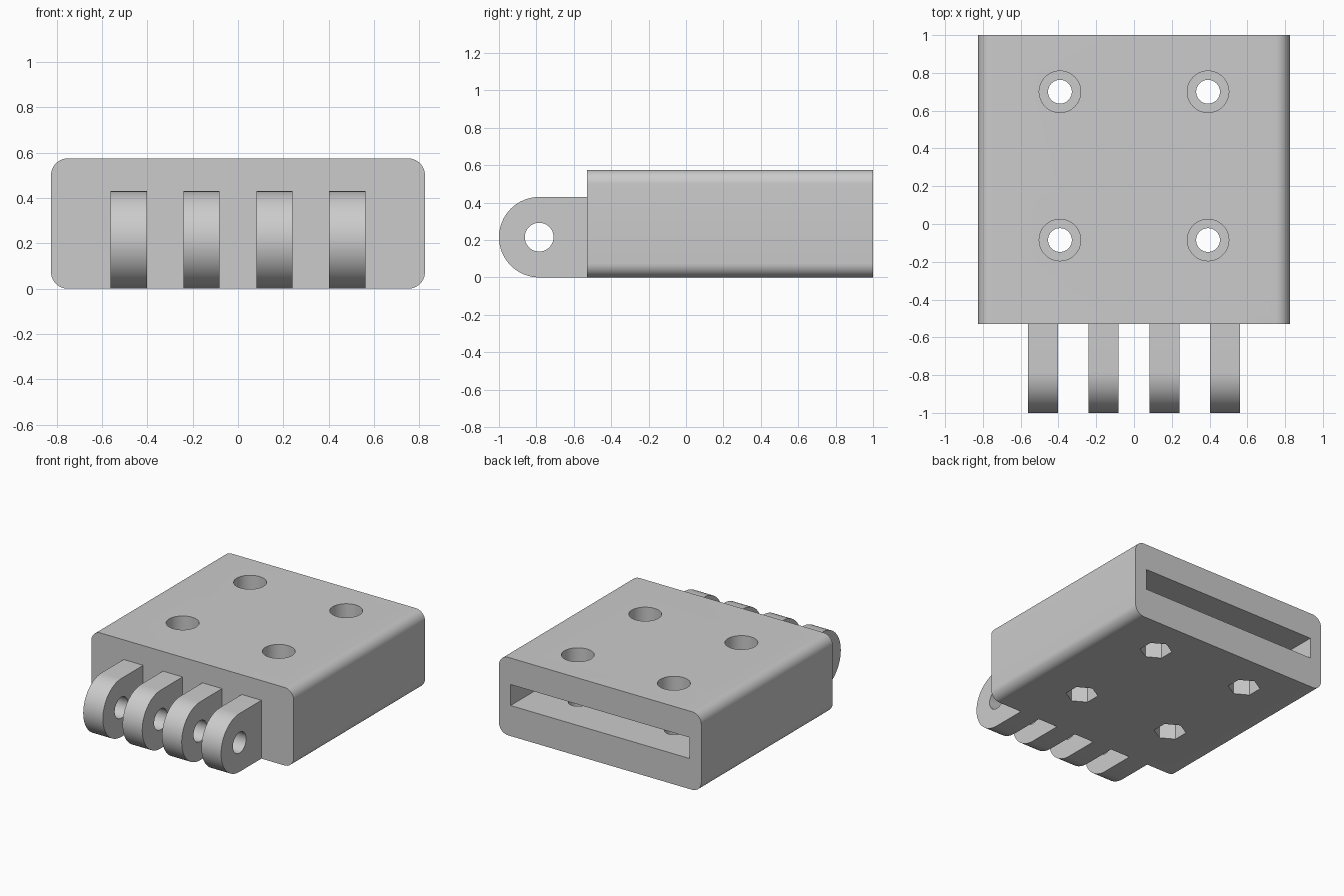
import bpy, bmesh, math
from mathutils import Matrix, Vector

if "Cube" in bpy.data.objects:
    bpy.data.objects.remove(bpy.data.objects["Cube"], do_unlink=True)

# One plain grey material
grey = bpy.data.materials.new("plain_grey")
grey.use_nodes = True
color = (0.6, 0.6, 0.6, 1)
grey.diffuse_color = color
grey.node_tree.nodes["Principled BSDF"].inputs["Base Color"].default_value = color


def prism(name, outline, start, depth):
    """Extrude a closed list of points along a depth vector."""
    bm = bmesh.new()
    face = bm.faces.new([bm.verts.new(Vector(p) + Vector(start)) for p in outline])
    new = bmesh.ops.extrude_face_region(bm, geom=[face])["geom"]
    verts = [v for v in new if isinstance(v, bmesh.types.BMVert)]
    bmesh.ops.translate(bm, vec=depth, verts=verts)
    bmesh.ops.recalc_face_normals(bm, faces=bm.faces)
    mesh = bpy.data.meshes.new(name)
    bm.to_mesh(mesh)
    bm.free()
    mesh.materials.append(grey)
    obj = bpy.data.objects.new(name, mesh)
    bpy.context.collection.objects.link(obj)
    return obj


def arc(radius, start, end, steps):
    """Points on an arc, as (u, v) pairs, angles in degrees."""
    angles = [math.radians(start + (end - start) * i / steps) for i in range(steps + 1)]
    return [(radius * math.cos(a), radius * math.sin(a)) for a in angles]


def polygon(radius, sides, turn=0):
    return arc(radius, turn, turn + 360, sides)[:-1]


def cut(obj, cutters):
    """Subtract every cutter, then discard it."""
    bpy.context.view_layer.objects.active = obj
    for cutter in cutters:
        cutter.hide_render = True
        mod = obj.modifiers.new("cut", 'BOOLEAN')
        mod.operation, mod.solver, mod.object = 'DIFFERENCE', 'EXACT', cutter
        bpy.ops.object.modifier_apply(modifier=mod.name)
        bpy.data.objects.remove(cutter, do_unlink=True)


def smooth(obj):
    bpy.ops.object.select_all(action='DESELECT')
    obj.select_set(True)
    bpy.context.view_layer.objects.active = obj
    bpy.ops.object.shade_smooth_by_angle(angle=math.radians(30))


# Body: rounded rectangle running front to back
HALF_W, HEIGHT, FRONT, BACK, ROUND = 0.825, 0.575, -0.53, 1.0, 0.075
outline = []
for i, (sx, z) in enumerate([(1, HEIGHT - ROUND), (-1, HEIGHT - ROUND), (-1, ROUND), (1, ROUND)]):
    outline += [(sx * (HALF_W - ROUND) + u, 0, z + v)
                for u, v in arc(ROUND, 90 * i, 90 * i + 90, 10)]
body = prism("body", outline, (0, FRONT, 0), (0, BACK - FRONT, 0))

# Flat pocket open at the back
SLOT_W, SLOT_LOW, SLOT_TOP = 0.73, 0.225, 0.38
slot = prism("slot_cutter",
             [(-SLOT_W, 0, SLOT_LOW), (SLOT_W, 0, SLOT_LOW), (SLOT_W, 0, SLOT_TOP), (-SLOT_W, 0, SLOT_TOP)],
             (0, -0.43, 0), (0, 1.6, 0))
cutters = [slot]

# Screw holes: round recess above, through bore, hexagonal nut recess below
for x in (-0.392, 0.392):
    for y in (-0.085, 0.7):
        for label, shape, low, high in (
                ("bore", polygon(0.063, 40), -0.1, 0.7),
                ("head_recess", polygon(0.11, 48), 0.45, 0.7),
                ("nut_recess", polygon(0.11, 6, 30), -0.1, 0.12)):
            cutters.append(prism(label + "_cutter", [(u, v, 0) for u, v in shape],
                                 (x, y, low), (0, 0, high - low)))
cut(body, cutters)
smooth(body)

# Hinge knuckles: round-nosed plates with a pin hole
RADIUS, PIN_Y, THICK = 0.215, -0.785, 0.16
for n, x in enumerate((-0.482, -0.161, 0.161, 0.482), 1):
    side = [(0, PIN_Y + u, RADIUS + v) for u, v in arc(RADIUS, 90, 270, 32)]
    side += [(0, FRONT, 0), (0, FRONT, 2 * RADIUS)]
    knuckle = prism(f"hinge_knuckle_{n}", side, (x - THICK / 2, 0, 0), (THICK, 0, 0))
    pin = prism("pin_cutter", [(0, PIN_Y + u, RADIUS + v) for u, v in polygon(0.077, 40)],
                (x - THICK, 0, 0), (2 * THICK, 0, 0))
    cut(knuckle, [pin])
    smooth(knuckle)
